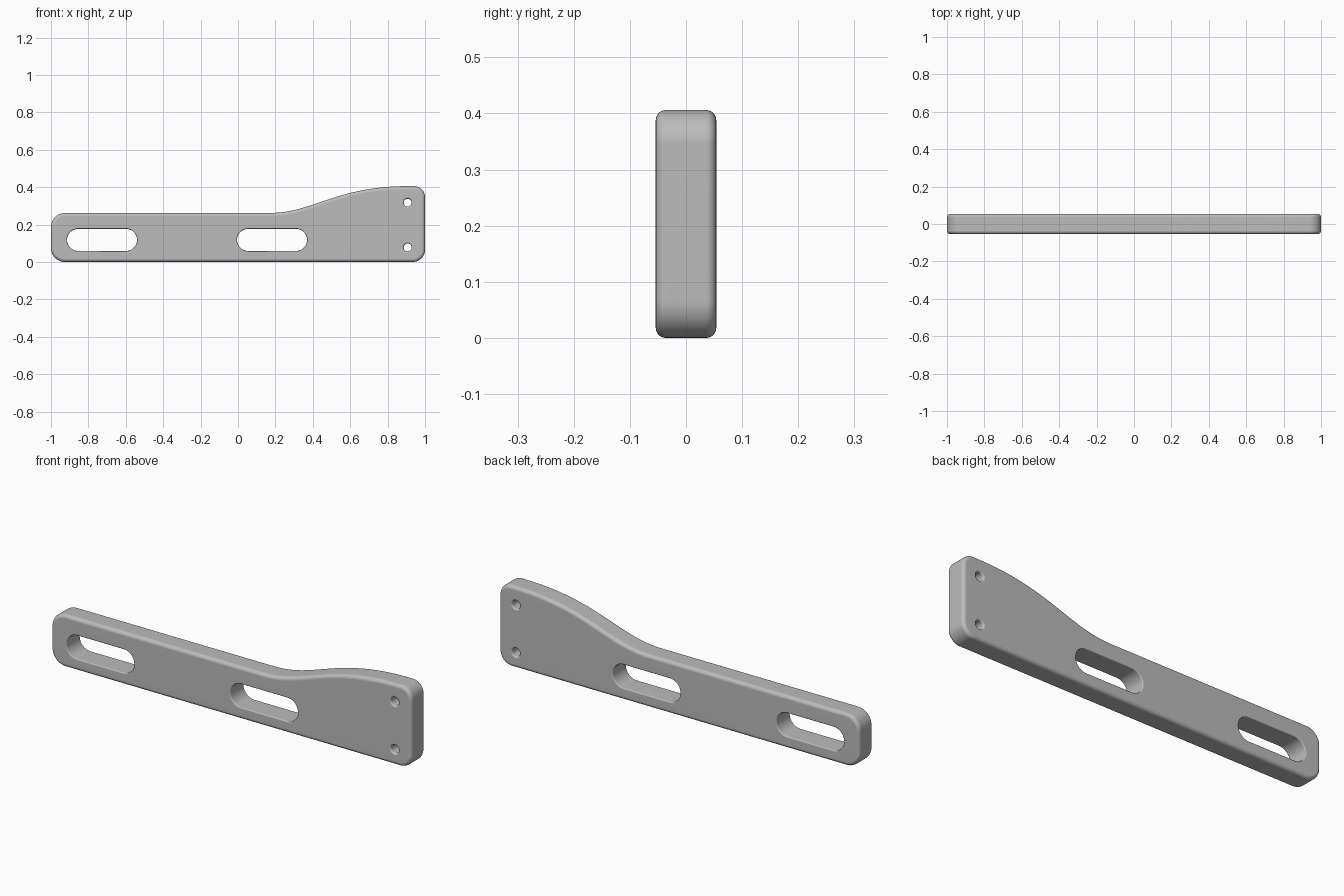
import bpy, bmesh, math
from mathutils import Vector

HALF = 0.054   # half thickness of the plate
TOP = 0.406


def arc(cx, cz, r, start, sweep=90, n=12):
    angles = [math.radians(start + sweep * i / n) for i in range(n + 1)]
    return [Vector((cx + r * math.cos(a), cz + r * math.sin(a))) for a in angles]


def bezier(a, b, c, d, n=28):
    a, b, c, d = map(Vector, (a, b, c, d))
    pts = []
    for i in range(n + 1):
        t = i / n
        s = 1 - t
        pts.append(a * s**3 + b * 3 * s * s * t + c * 3 * s * t * t + d * t**3)
    return pts


def shifted(loop, dist):
    """Move a closed loop towards its left-hand (solid) side."""
    out = []
    for i, p in enumerate(loop):
        t = (p - loop[i - 1]).normalized() + (loop[(i + 1) % len(loop)] - p).normalized()
        t.normalize()
        out.append(p + Vector((-t.y, t.x)) * dist)
    return out


def add_wall(bm, loop, radius, steps):
    """Wall through the plate with rounded rims; returns the rim edges of both faces."""
    quarter = [math.pi / 2 * i / steps for i in range(steps + 1)]
    front = [(-HALF + radius * (1 - math.cos(a)), radius * (1 - math.sin(a))) for a in quarter]
    layers = front + [(-y, d) for y, d in reversed(front)]
    rings = [[bm.verts.new((p.x, y, p.y)) for p in shifted(loop, d)] for y, d in layers]
    n = len(loop)
    for lo, hi in zip(rings, rings[1:]):
        for i in range(n):
            j = (i + 1) % n
            bm.faces.new((lo[i], lo[j], hi[j], hi[i]))
    return [[bm.edges.get((r[i], r[(i + 1) % n])) for i in range(n)] for r in (rings[0], rings[-1])]


# Outer outline, counterclockwise, with the swept shoulder on top
outline = (arc(-0.925, 0.075, 0.075, 180) + arc(0.935, 0.065, 0.065, 270)
           + arc(0.94, TOP - 0.06, 0.06, 0)
           + bezier((0.92, TOP), (0.52, TOP), (0.40, 0.262), (0.17, 0.262))
           + arc(-0.925, 0.187, 0.075, 90))

# Two long slots and two screw holes, clockwise
slots = [arc(x + 0.128, 0.118, 0.059, 90, -180, 20) + arc(x - 0.128, 0.118, 0.059, 270, -180, 20)
         for x in (-0.727, 0.182)]
holes = [arc(0.907, z, 0.021, 0, -360, 28)[:-1] for z in (0.078, 0.317)]

cube = bpy.data.objects.get("Cube")
if cube:
    bpy.data.objects.remove(cube, do_unlink=True)

bm = bmesh.new()
rims = [add_wall(bm, outline, 0.018, 6)]
rims += [add_wall(bm, s, 0.005, 3) for s in slots]
rims += [add_wall(bm, h, 0.008, 4) for h in holes]

# Flat front and back faces around the openings
for side, direction in ((0, -1), (1, 1)):
    edges = [e for rim in rims for e in rim[side]]
    bmesh.ops.triangle_fill(bm, use_beauty=True, use_dissolve=False, edges=edges,
                            normal=(0, direction, 0))
bmesh.ops.recalc_face_normals(bm, faces=bm.faces)

mesh = bpy.data.meshes.new("mounting_plate")
bm.to_mesh(mesh)
bm.free()
plate = bpy.data.objects.new("mounting_plate", mesh)
bpy.context.collection.objects.link(plate)

# Plain grey finish
grey = bpy.data.materials.new("plain_grey")
grey.use_nodes = True
colour = (0.5, 0.5, 0.5, 1)
grey.diffuse_color = colour
grey.node_tree.nodes["Principled BSDF"].inputs["Base Color"].default_value = colour
mesh.materials.append(grey)

# Smooth rims with flat faces kept clean
bpy.ops.object.select_all(action="DESELECT")
plate.select_set(True)
bpy.context.view_layer.objects.active = plate
bpy.ops.object.shade_smooth_by_angle(angle=math.radians(35))
weighted = plate.modifiers.new("clean_normals", "WEIGHTED_NORMAL")
weighted.keep_sharp = True
